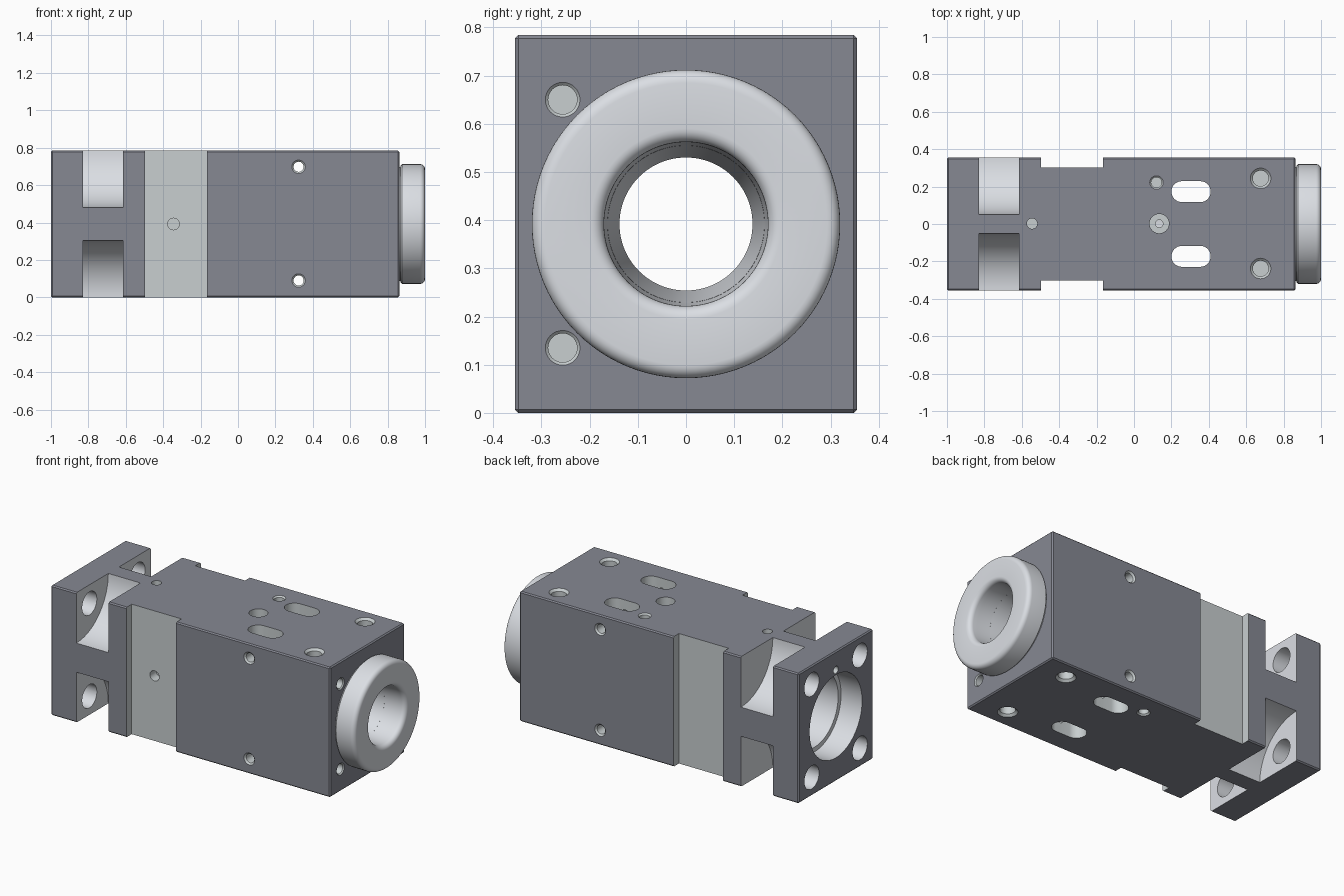
import bpy, bmesh, math
from mathutils import Vector

if "Cube" in bpy.data.objects:
    bpy.data.objects.remove(bpy.data.objects["Cube"])

CZ = 0.392          # height of the bore axis
W, H = 0.355, 0.784  # half width, height


def material(name, rgb):
    m = bpy.data.materials.new(name)
    m.diffuse_color = (*rgb, 1)
    m.use_nodes = True
    m.node_tree.nodes["Principled BSDF"].inputs["Base Color"].default_value = m.diffuse_color
    return m


DARK = material("dark_anodised", (0.238, 0.247, 0.29))
MILLED = material("milled_grey", (0.58, 0.62, 0.63))
STEEL = material("light_steel", (0.71, 0.735, 0.775))


def make_object(name, bm, mat):
    bmesh.ops.recalc_face_normals(bm, faces=bm.faces)
    me = bpy.data.meshes.new(name)
    bm.to_mesh(me)
    bm.free()
    me.materials.append(mat)
    ob = bpy.data.objects.new(name, me)
    bpy.context.collection.objects.link(ob)
    return ob


def box(name, x0, x1, y0, y1, z0, z1, mat, bevel=0):
    bm = bmesh.new()
    bmesh.ops.create_cube(bm, size=1)
    for v in bm.verts:
        v.co = Vector(((x0 + x1) / 2 + v.co.x * (x1 - x0),
                       (y0 + y1) / 2 + v.co.y * (y1 - y0),
                       (z0 + z1) / 2 + v.co.z * (z1 - z0)))
    if bevel:
        bmesh.ops.bevel(bm, geom=bm.edges[:], offset=bevel, segments=1, affect='EDGES')
    return make_object(name, bm, mat)


def lathe(name, profile, loc, axis, mat, n=32, closed=False):
    """Revolve (distance, radius) points about an axis through loc."""
    bm = bmesh.new()
    rot = Vector((0, 0, 1)).rotation_difference(Vector(axis)).to_matrix()
    rings = []
    for d, r in profile:
        rings.append([bm.verts.new(rot @ Vector((r * math.cos(2 * math.pi * i / n),
                                                 r * math.sin(2 * math.pi * i / n), d)) + Vector(loc))
                      for i in range(n)])
    pairs = list(zip(rings, rings[1:]))
    if closed:
        pairs.append((rings[-1], rings[0]))
    else:
        bm.faces.new(rings[0])
        bm.faces.new(rings[-1])
    for a, b in pairs:
        for i in range(n):
            j = (i + 1) % n
            bm.faces.new((a[i], a[j], b[j], b[i]))
    return make_object(name, bm, mat)


cutters = []


def hole(loc, axis, r, depth, rim=None, mat=MILLED):
    """Drilled hole going along axis from the surface, with optional countersunk rim."""
    rim = rim or r
    c = rim - r
    prof = [(-0.02, rim), (0, rim)] + ([(c, r)] if c else []) + [(depth, r)]
    cutters.append(lathe("hole_cutter", prof, loc, axis, mat))


# main block with small edge chamfers
body = box("housing_body", -1, 0.863, -W, W, 0, H, DARK, 0.007)

# waist recesses on both sides
for y0, y1 in ((-0.5, -0.303), (0.303, 0.5)):
    cutters.append(box("waist_cutter", -0.497, -0.165, y0, y1, -0.1, 0.9, MILLED))

# round pockets at the four corners behind the flange, with flange bolt holes
for s in (-1, 1):
    for z, t in ((0, -1), (H, 1)):
        cutters.append(lathe("pocket_cutter", [(-0.83, 0.304), (-0.615, 0.304)],
                             (0, s * W, z), (1, 0, 0), STEEL, 96))
        hole((-1, s * 0.23, CZ + t * 0.28), (1, 0, 0), 0.07, 0.25, mat=STEEL)
hole((-1, 0, CZ + 0.28), (1, 0, 0), 0.022, 0.1)

# stepped main bore, tapering towards the ring end
cutters.append(lathe("bore_cutter",
                     [(-1.1, 0.25), (-0.86, 0.25), (-0.86, 0.222), (0.5, 0.222),
                      (0.5, 0.138), (0.6, 0.138), (0.95, 0.171)], (0, 0, CZ), (1, 0, 0), STEEL, 96))

# two long slots through the block
for s in (-1, 1):
    bm = bmesh.new()
    pts = []
    for i in range(34):
        k = i if i < 17 else i - 1
        a = -math.pi / 2 + math.pi * k / 16
        cx = 0.354 if i < 17 else 0.256
        pts.append(bm.verts.new((cx + 0.056 * math.cos(a), s * 0.173 + 0.056 * math.sin(a), -0.1)))
    f = bm.faces.new(pts)
    ext = bmesh.ops.extrude_face_region(bm, geom=[f])
    bmesh.ops.translate(bm, vec=(0, 0, 1),
                        verts=[g for g in ext["geom"] if isinstance(g, bmesh.types.BMVert)])
    cutters.append(make_object("slot_cutter", bm, MILLED))

# top and bottom holes
for z, d in ((H, -1), (0, 1)):
    for s in (-1, 1):
        hole((0.677, 0.003 + s * 0.241, z), (0, 0, d), 0.042, 0.12, 0.055)
    hole((0.12, 0.222, z), (0, 0, d), 0.028, 0.1, 0.036)
hole((0.135, 0.002, H), (0, 0, -1), 0.052, 0.07)
hole((0.135, 0.002, H), (0, 0, -1), 0.02, 0.3)
hole((-0.545, 0.002, H), (0, 0, -1), 0.028, 0.08)

# side holes: two right through, one blind in the waist
for z in (0.09, 0.698):
    for s in (-1, 1):
        hole((0.324, s * W, z), (0, -s, 0), 0.027, 0.4, 0.036)
hole((-0.345, -0.303, CZ), (0, 1, 0), 0.031, 0.06)

# end face holes beside the ring
for z in (0.135, 0.65):
    hole((0.863, -0.256, z), (-1, 0, 0), 0.03, 0.12, 0.036)

# cut everything out of the body, keeping the cutters' lighter finish
bpy.context.view_layer.objects.active = body
for c in cutters:
    c.hide_render = True
    m = body.modifiers.new("cut", 'BOOLEAN')
    m.operation = 'DIFFERENCE'
    m.solver = 'EXACT'
    m.material_mode = 'TRANSFER'
    m.object = c
    bpy.ops.object.modifier_apply(modifier=m.name)
    bpy.data.objects.remove(c, do_unlink=True)


# rounded end ring with a tapered mouth
def arc(cx, cr, rad, a0, a1, n=6):
    return [(cx + rad * math.cos(math.radians(a0 + (a1 - a0) * i / n)),
             cr + rad * math.sin(math.radians(a0 + (a1 - a0) * i / n))) for i in range(n + 1)]


ring_profile = ([(0.855, 0.1625), (0.855, 0.305), (0.87, 0.305), (0.87, 0.312), (0.878, 0.32)]
                + arc(0.973, 0.293, 0.027, 90, 0)
                + arc(0.972, 0.198, 0.028, 0, -90)
                + [(0.945, 0.17)])
ring = lathe("end_ring", ring_profile, (0, 0, CZ), (1, 0, 0), STEEL, 96, closed=True)

for ob in (body, ring):
    bpy.ops.object.select_all(action='DESELECT')
    ob.select_set(True)
    bpy.context.view_layer.objects.active = ob
    bpy.ops.object.shade_smooth_by_angle(angle=math.radians(25))
